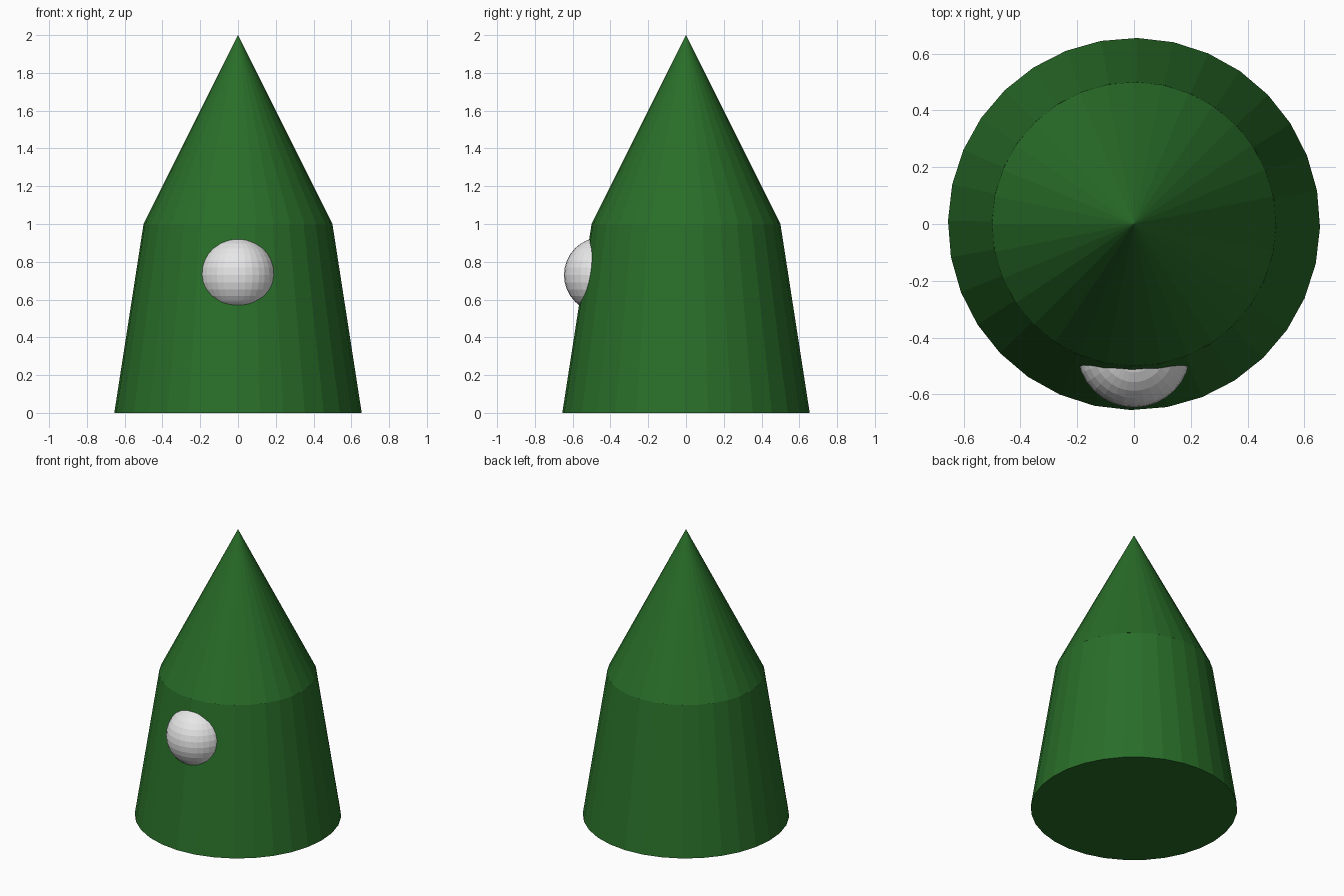
import bpy, bmesh, math
from mathutils import Matrix

if "Cube" in bpy.data.objects:
    bpy.data.objects.remove(bpy.data.objects["Cube"])


def material(name, rgb):
    m = bpy.data.materials.new(name)
    m.diffuse_color = (*rgb, 1)
    m.use_nodes = True
    m.node_tree.nodes["Principled BSDF"].inputs["Base Color"].default_value = m.diffuse_color
    return m


green = material("dark green", (0.022, 0.155, 0.022))
grey = material("light grey", (0.8, 0.8, 0.8))


def finish(name, bm, mat):
    mesh = bpy.data.meshes.new(name)
    bm.to_mesh(mesh)
    bm.free()
    mesh.materials.append(mat)
    obj = bpy.data.objects.new(name, mesh)
    bpy.context.collection.objects.link(obj)
    return obj


def cone(name, r1, r2, z0, z1, turn=0):
    bm = bmesh.new()
    bmesh.ops.create_cone(
        bm, cap_ends=True, segments=32, radius1=r1, radius2=r2, depth=z1 - z0,
        matrix=Matrix.Translation((0, 0, (z0 + z1) / 2))
        @ Matrix.Rotation(math.radians(turn), 4, 'Z'))
    return finish(name, bm, green)


# Tapered body, pointed top
cone("body", 0.655, 0.5, 0, 1, -1)
cone("pointed_top", 0.5, 0, 1, 2)

# Round knob sunk into the front of the body
bm = bmesh.new()
bmesh.ops.create_uvsphere(bm, u_segments=32, v_segments=16, radius=0.2,
                          matrix=Matrix.Translation((0, -0.446, 0.73)))
finish("front_knob", bm, grey)
